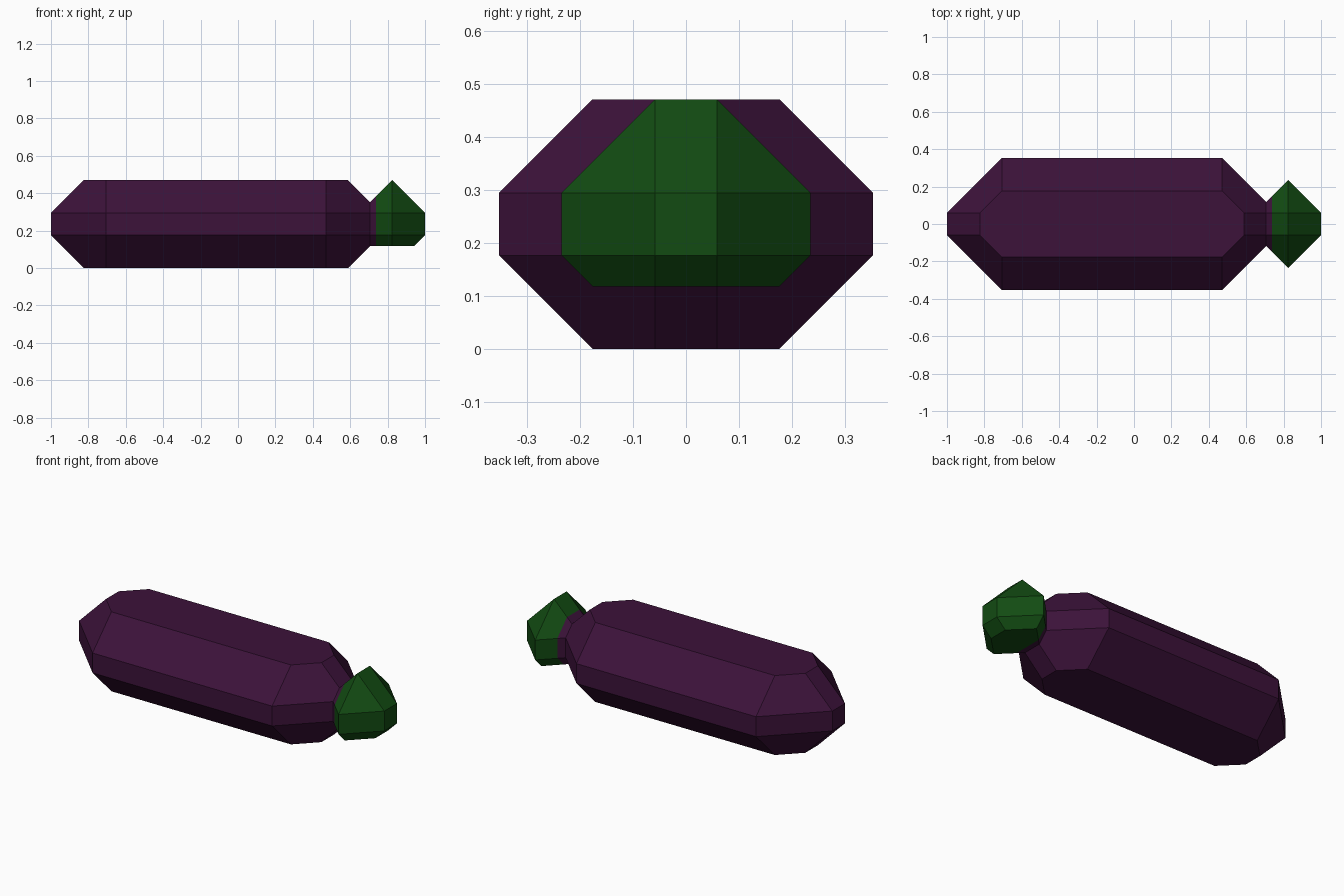
import bpy, bmesh, math

if "Cube" in bpy.data.objects:
    bpy.data.objects.remove(bpy.data.objects["Cube"])

U = 1 / 17  # the model sits on a 34-unit grid


def material(name, color):
    m = bpy.data.materials.new(name)
    m.diffuse_color = (*color, 1)
    m.use_nodes = True
    m.node_tree.nodes["Principled BSDF"].inputs["Base Color"].default_value = m.diffuse_color
    return m


def faceted(name, center_x, corners, mat, cut=None, keep_right=True):
    """Convex faceted solid from corner points mirrored in x and y; optional cut at x."""
    bm = bmesh.new()
    for x, y, z in corners:
        for sx in (-1, 1):
            for sy in (-1, 1):
                bm.verts.new(((center_x + sx * x) * U, sy * y * U, z * U))
    bmesh.ops.remove_doubles(bm, verts=bm.verts[:], dist=1e-5)
    bmesh.ops.convex_hull(bm, input=bm.verts[:])
    # merge coplanar triangles into clean flat facets
    bmesh.ops.dissolve_limit(bm, angle_limit=math.radians(1),
                             verts=bm.verts[:], edges=bm.edges[:])
    if cut is not None:
        bmesh.ops.bisect_plane(bm, geom=bm.verts[:] + bm.edges[:] + bm.faces[:],
                               plane_co=(cut * U, 0, 0), plane_no=(1, 0, 0),
                               clear_inner=keep_right, clear_outer=not keep_right)
    bmesh.ops.recalc_face_normals(bm, faces=bm.faces[:])
    me = bpy.data.meshes.new(name)
    bm.to_mesh(me)
    bm.free()
    me.materials.append(mat)
    ob = bpy.data.objects.new(name, me)
    bpy.context.collection.objects.link(ob)
    return ob


purple = material("purple_skin", (0.045, 0.006, 0.042))
green = material("green_stem", (0.006, 0.07, 0.006))

# Long body: chamfered block
body = [(15, 1, 3), (15, 1, 5)]
for z in (0, 8):
    body += [(12, 1, z), (10, 3, z)]
body += [(10, 6, 3), (10, 6, 5)]
faceted("body", -2, body, purple)

# Stem cap: diamond with a low flat base; the part touching the body is purple
cap = [(3, 1, 3), (3, 1, 5), (0, 4, 3), (0, 4, 5),
       (0, 1, 8), (2, 1, 2), (0, 3, 2)]
faceted("stem_cap", 14, cap, green, cut=12.55, keep_right=True)
faceted("stem_collar", 14, cap, purple, cut=12.55, keep_right=False)
